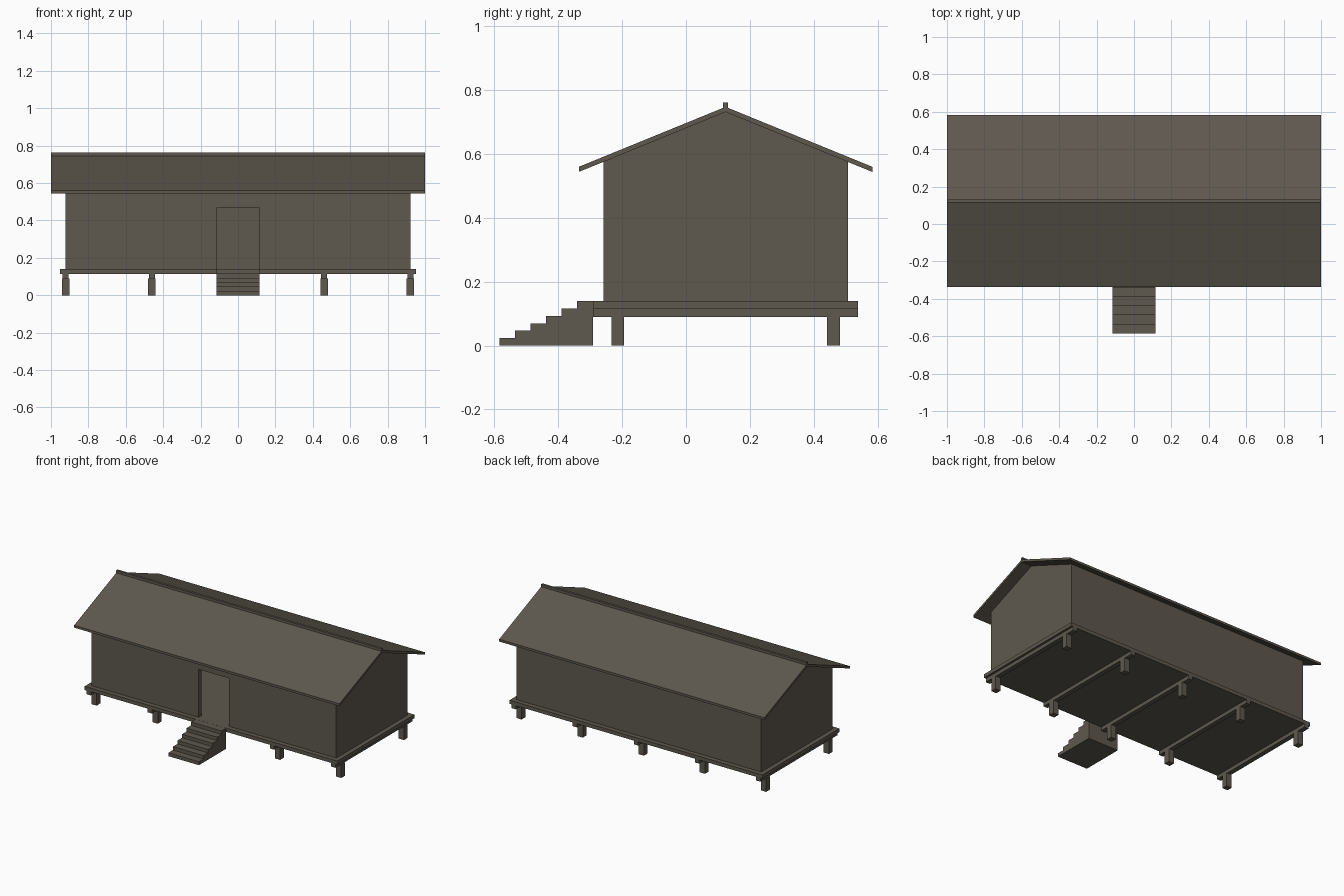
import bpy
import bmesh

if "Cube" in bpy.data.objects:
    bpy.data.objects.remove(bpy.data.objects["Cube"])

wood = bpy.data.materials.new("weathered_brown")
wood.diffuse_color = (0.112, 0.098, 0.077, 1)
wood.use_nodes = True
wood.node_tree.nodes["Principled BSDF"].inputs["Base Color"].default_value = wood.diffuse_color


def prism(name, profile, x0, x1):
    """Extrude a closed (y, z) outline along x."""
    bm = bmesh.new()
    face = bm.faces.new([bm.verts.new((x0, y, z)) for y, z in profile])
    out = bmesh.ops.extrude_face_region(bm, geom=[face])
    moved = [v for v in out["geom"] if isinstance(v, bmesh.types.BMVert)]
    bmesh.ops.translate(bm, verts=moved, vec=(x1 - x0, 0, 0))
    bmesh.ops.recalc_face_normals(bm, faces=bm.faces)
    mesh = bpy.data.meshes.new(name)
    bm.to_mesh(mesh)
    bm.free()
    mesh.materials.append(wood)
    obj = bpy.data.objects.new(name, mesh)
    bpy.context.collection.objects.link(obj)
    return obj


def box(name, x0, x1, y0, y1, z0, z1):
    return prism(name, [(y0, z0), (y1, z0), (y1, z1), (y0, z1)], x0, x1)


def cut(obj, cutter):
    mod = obj.modifiers.new(cutter.name, "BOOLEAN")
    mod.operation, mod.solver, mod.object = "DIFFERENCE", "EXACT", cutter
    cutter.hide_render = True
    cutter.hide_viewport = True


RIDGE_Y, RIDGE_Z, SLOPE, THICK = 0.124, 0.748, 0.4085, 0.016


def roof_z(half, drop=THICK):
    return RIDGE_Z - drop - half * SLOPE


def house_profile(half, bottom, drop):
    return [(RIDGE_Y - half, bottom), (RIDGE_Y + half, bottom),
            (RIDGE_Y + half, roof_z(half, drop)), (RIDGE_Y, roof_z(0, drop)),
            (RIDGE_Y - half, roof_z(half, drop))]


# Hollow walls, open under the roof, with a doorway in the front
FLOOR, WALL = 0.14, 0.03
walls = prism("walls", house_profile(0.383, FLOOR, THICK), -0.922, 0.922)
cut(walls, prism("room_cutter", house_profile(0.383 - WALL, 0.10, -0.05),
                 -0.922 + WALL, 0.922 - WALL))
cut(walls, box("door_cutter", -0.115, 0.115, -0.35, -0.15, 0.10, 0.467))

# Gable roof sheet and ridge cap
E = 0.46
prism("roof", [(RIDGE_Y - E, roof_z(E)), (RIDGE_Y, roof_z(0)), (RIDGE_Y + E, roof_z(E)),
               (RIDGE_Y + E, roof_z(E, 0)), (RIDGE_Y, RIDGE_Z),
               (RIDGE_Y - E, roof_z(E, 0))], -1, 1)
box("ridge_cap", -1, 1, RIDGE_Y - 0.008, RIDGE_Y + 0.008, 0.742, 0.762)

# Floor deck on cross beams and posts
box("floor_deck", -0.953, 0.953, -0.291, 0.539, 0.115, FLOOR)
for i in range(5):
    x = (i - 2) * 0.461
    box(f"beam_{i}", x - 0.016, x + 0.016, -0.291, 0.539, 0.09, 0.115)
    for side, y in (("front", -0.214), ("back", 0.462)):
        box(f"{side}_post_{i}", x - 0.02, x + 0.02, y - 0.02, y + 0.02, 0, 0.09)

# Solid entrance steps
N, START, END = 6, -0.585, -0.292
steps = [(END, 0), (START, 0)]
for i in range(N):
    y0 = START + (END - START) * i / N
    y1 = START + (END - START) * (i + 1) / N
    z = FLOOR * (i + 1) / N
    steps += [(y0, z), (y1, z)]
prism("entrance_steps", steps, -0.115, 0.115)
